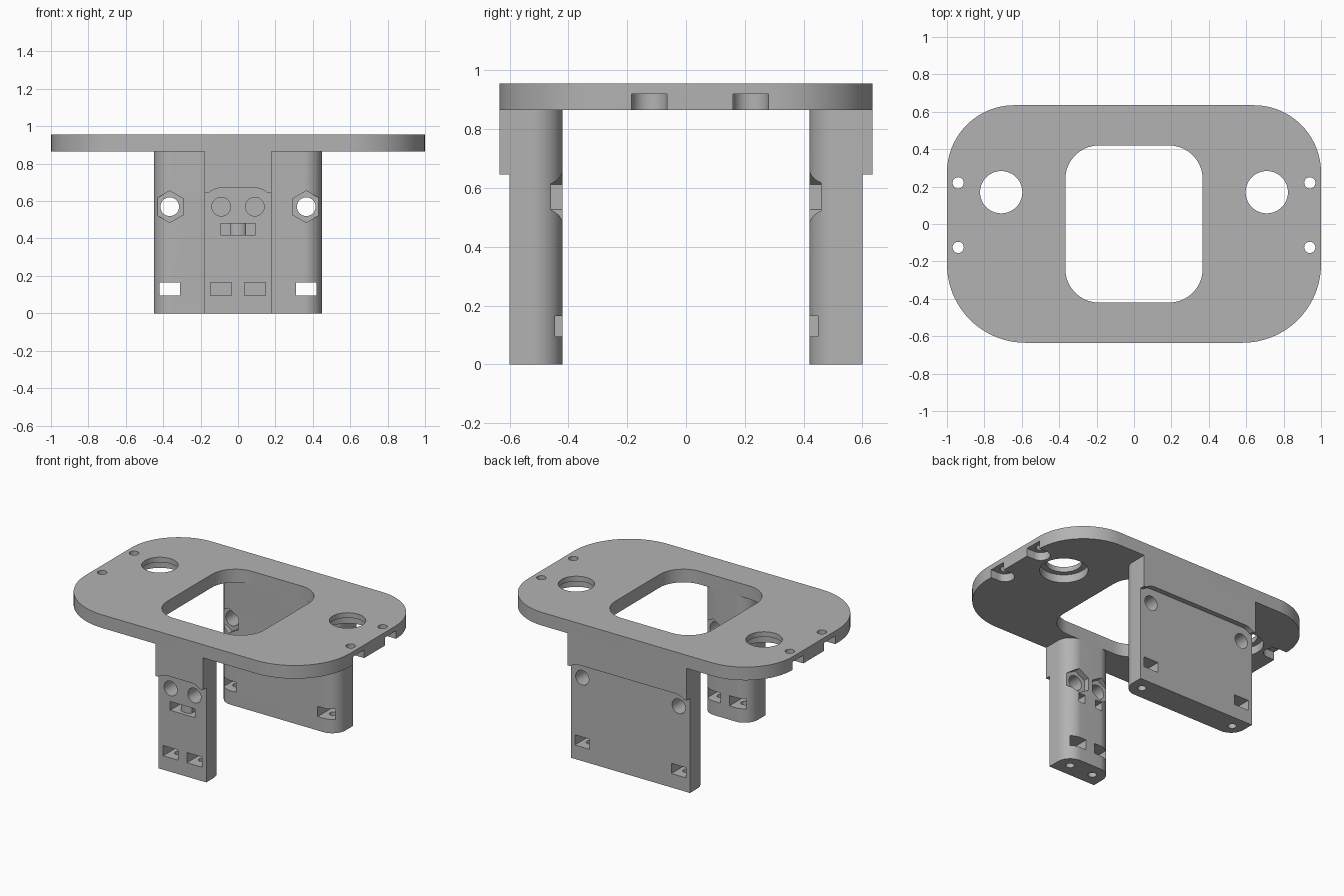
import bpy, bmesh, math
from mathutils import Matrix

old = bpy.data.objects.get("Cube")
if old:
    bpy.data.objects.remove(old, do_unlink=True)

grey = bpy.data.materials.new("light_grey")
grey.use_nodes = True
colour = (0.45, 0.45, 0.45, 1)
grey.diffuse_color = colour
grey.node_tree.nodes["Principled BSDF"].inputs["Base Color"].default_value = colour

ALONG_Z = Matrix.Identity(4)
ALONG_Y = Matrix.Rotation(math.radians(90), 4, "X")   # profile (x, z), depth runs to -y


def prism(name, points, start, end, turn=ALONG_Z):
    """Extrude a flat outline from start to end along its own normal."""
    bm = bmesh.new()
    face = bm.faces.new([bm.verts.new((x, y, start)) for x, y in points])
    top = bmesh.ops.extrude_face_region(bm, geom=[face])["geom"]
    moved = [v for v in top if isinstance(v, bmesh.types.BMVert)]
    bmesh.ops.translate(bm, verts=moved, vec=(0, 0, end - start))
    bmesh.ops.recalc_face_normals(bm, faces=bm.faces)
    bm.transform(turn)
    mesh = bpy.data.meshes.new(name)
    bm.to_mesh(mesh)
    bm.free()
    mesh.materials.append(grey)
    obj = bpy.data.objects.new(name, mesh)
    bpy.context.collection.objects.link(obj)
    return obj


def ring(cx, cy, r, sides=40, first=0.0):
    return [(cx + r * math.cos(first + math.tau * i / sides),
             cy + r * math.sin(first + math.tau * i / sides)) for i in range(sides)]


def rounded(x0, x1, y0, y1, radii, steps=14):
    """Rectangle outline; radii run from the lower-left corner anticlockwise."""
    pts = []
    spots = [(x0, y0, 1, 1), (x1, y0, -1, 1), (x1, y1, -1, -1), (x0, y1, 1, -1)]
    for k, ((x, y, sx, sy), r) in enumerate(zip(spots, radii)):
        if r == 0:
            pts.append((x, y))
            continue
        for i in range(steps + 1):
            a = math.pi + (k + i / steps) * math.pi / 2
            pts.append((x + sx * r + r * math.cos(a), y + sy * r + r * math.sin(a)))
    return pts


def box(x0, x1, z0, z1):
    return rounded(x0, x1, z0, z1, (0, 0, 0, 0))


def cut(target, cutters):
    bpy.ops.object.select_all(action="DESELECT")
    bpy.context.view_layer.objects.active = target
    target.select_set(True)
    for c in cutters:
        c.hide_render = True
        mod = target.modifiers.new("cut", "BOOLEAN")
        mod.operation, mod.solver, mod.object = "DIFFERENCE", "EXACT", c
        bpy.ops.object.modifier_apply(modifier=mod.name)
        bpy.data.objects.remove(c, do_unlink=True)
    bpy.ops.object.shade_smooth_by_angle(angle=math.radians(30))


# Top plate with the large window, bores and edge screw pockets
BOTTOM, TOP = 0.865, 0.955
plate = prism("top_plate", rounded(-1, 1, -0.635, 0.635, (0.42, 0.42, 0.36, 0.36), 24), BOTTOM, TOP)
cutters = [prism("window", rounded(-0.367, 0.367, -0.42, 0.42, [0.18] * 4), 0.8, 1)]
for s in (-1, 1):
    cutters.append(prism("bore", ring(s * 0.71, 0.17, 0.113, 56), 0.8, 1))
    cutters.append(prism("counterbore", ring(s * 0.71, 0.17, 0.15, 56), 0.8, 0.92))
    for y in (-0.125, 0.22):
        cutters.append(prism("screw_hole", ring(s * 0.94, y, 0.03, 24), 0.8, 1))
        inner, outer = sorted((s * 0.88, s * 1.05))
        ends = (0.06, 0, 0, 0.06) if s > 0 else (0, 0.06, 0.06, 0)
        cutters.append(prism("nut_pocket", rounded(inner, outer, y - 0.06, y + 0.06, ends), 0.8, 0.92))
cut(plate, cutters)


def leg(name, side, half, hole_x):
    """Leg on the front (side -1) or back (side 1), rounded on its inner edges."""
    y0, y1 = sorted((side * 0.42, side * 0.635))
    radii = (0.1, 0.1, 0, 0) if side > 0 else (0, 0, 0.1, 0.1)
    obj = prism(name, rounded(-half, half, y0, y1, radii), 0, BOTTOM)

    def through(label, pts, a, b):
        d0, d1 = sorted((-side * a, -side * b))
        return prism(label, pts, d0, d1, ALONG_Y)

    # Lower outer face is set back, with clearance arches over the screws
    arch = [(-1, -0.1), (1, -0.1), (1, 0.645)]
    for s in (1, -1):
        for i in range(13):
            a = math.radians(49 + 41 * (i if s > 0 else 12 - i) / 12)
            arch.append((s * (hole_x + 0.1 * math.cos(a)), 0.57 + 0.1 * math.sin(a)))
    arch.append((-1, 0.645))
    parts = [through("set_back", arch, 0.6, 0.7)]
    for s in (-1, 1):
        x = s * hole_x
        parts.append(through("bolt_hole", ring(x, 0.57, 0.05), 0.3, 0.7))
        parts.append(through("nut_recess", ring(x, 0.57, 0.085, 6, math.pi / 2), 0.3, 0.46))
        parts.append(through("square_slot", box(x - 0.056, x + 0.056, 0.095, 0.165), 0.3, 0.7))
        parts.append(prism("foot_hole", ring(x, side * 0.51, 0.027, 24), -0.1, 0.13))
    # Tie slot: two openings joined by a shallow channel on the outer face
    if side < 0:
        for s in (-1, 1):
            a, b = sorted((s * 0.042, s * 0.093))
            parts.append(through("tie_opening", box(a, b, 0.42, 0.48), 0.3, 0.7))
        bow = [(0.044 * math.cos(math.pi * i / 12), -0.55 - 0.025 * math.sin(math.pi * i / 12))
               for i in range(13)]
        parts.append(prism("tie_channel", bow + [(-0.044, -0.7), (0.044, -0.7)], 0.42, 0.48))
    cut(obj, parts)


leg("front_leg", -1, 0.18, 0.09)
leg("back_leg", 1, 0.45, 0.365)
